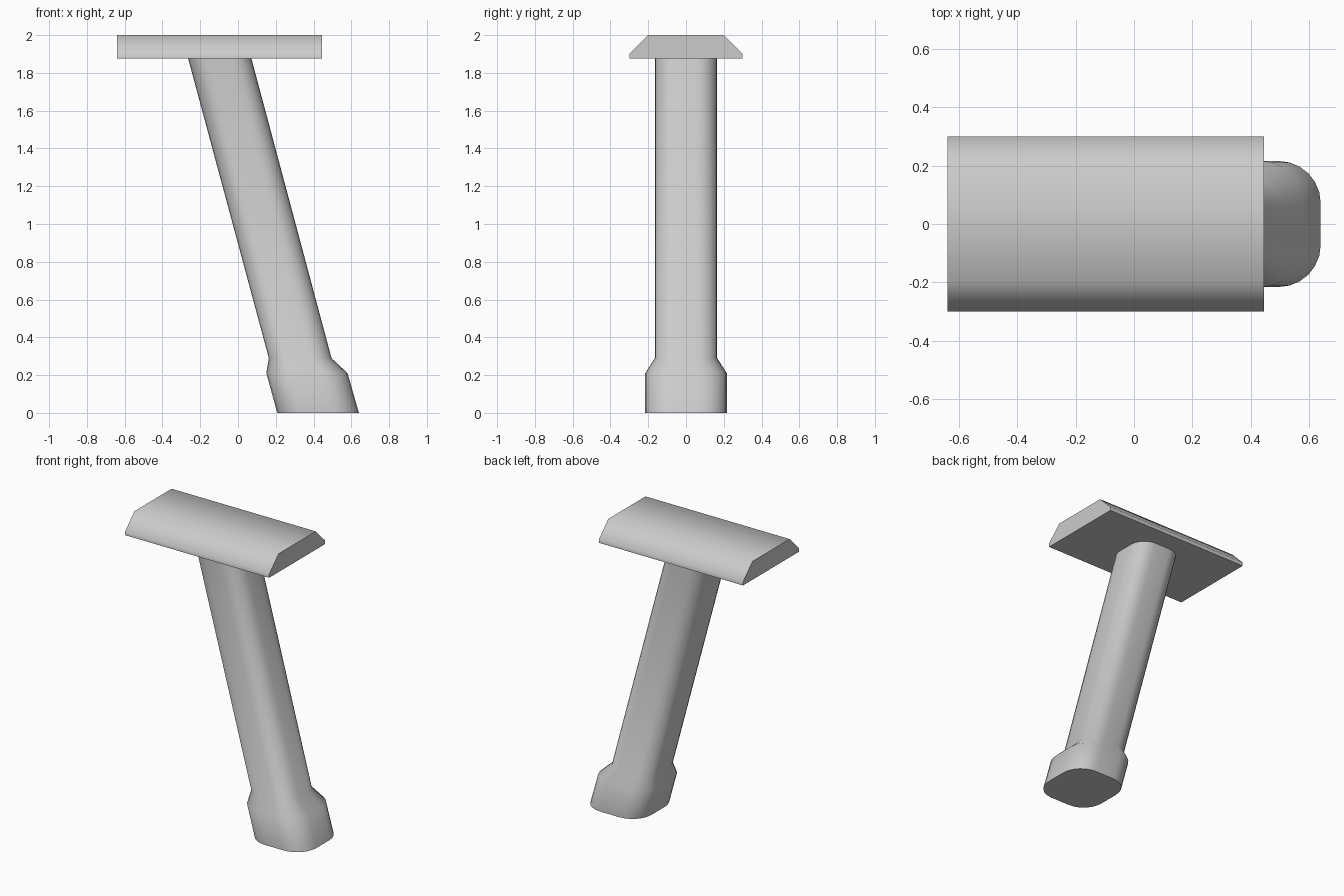
import bpy, bmesh, math

if "Cube" in bpy.data.objects:
    bpy.data.objects.remove(bpy.data.objects["Cube"])


def loft(name, rings, smooth_angle):
    """Skin a list of matching closed rings and cap both ends."""
    bm = bmesh.new()
    loops = [[bm.verts.new(p) for p in ring] for ring in rings]
    n = len(loops[0])
    for a, b in zip(loops, loops[1:]):
        for i in range(n):
            j = (i + 1) % n
            bm.faces.new((a[i], a[j], b[j], b[i]))
    bm.faces.new(loops[0])
    bm.faces.new(loops[-1])
    bmesh.ops.recalc_face_normals(bm, faces=bm.faces)
    mesh = bpy.data.meshes.new(name)
    bm.to_mesh(mesh)
    bm.free()
    obj = bpy.data.objects.new(name, mesh)
    bpy.context.collection.objects.link(obj)
    bpy.context.view_layer.objects.active = obj
    obj.select_set(True)
    bpy.ops.object.shade_smooth_by_angle(angle=math.radians(smooth_angle))
    obj.select_set(False)
    return obj


def rounded_square(x0, x1, half_y, z, steps=6):
    """Horizontal rounded-square ring spanning x0..x1."""
    cx, half_x = (x0 + x1) / 2, (x1 - x0) / 2
    r = half_y * 0.67
    pts = []
    for q, (sx, sy) in enumerate(((1, 1), (-1, 1), (-1, -1), (1, -1))):
        for k in range(steps + 1):
            a = math.pi / 2 * (q + k / steps)
            pts.append((cx + sx * (half_x - r) + r * math.cos(a),
                        sy * (half_y - r) + r * math.sin(a), z))
    return pts


# Head: bar with chamfered top edges
profile = [(-0.30, 1.875), (0.30, 1.875), (0.30, 1.90),
           (0.20, 2.0), (-0.20, 2.0), (-0.30, 1.90)]
loft("head", [[(x, y, z) for y, z in profile] for x in (-0.64, 0.445)], 50)

# Slanted handle with a flared foot: x min, x max, half depth, height
sections = [(0.208, 0.64, 0.216, 0.0), (0.15, 0.58, 0.216, 0.21),
            (0.163, 0.495, 0.165, 0.29), (-0.265, 0.07, 0.165, 1.88)]
loft("handle", [rounded_square(*s) for s in sections], 50)
